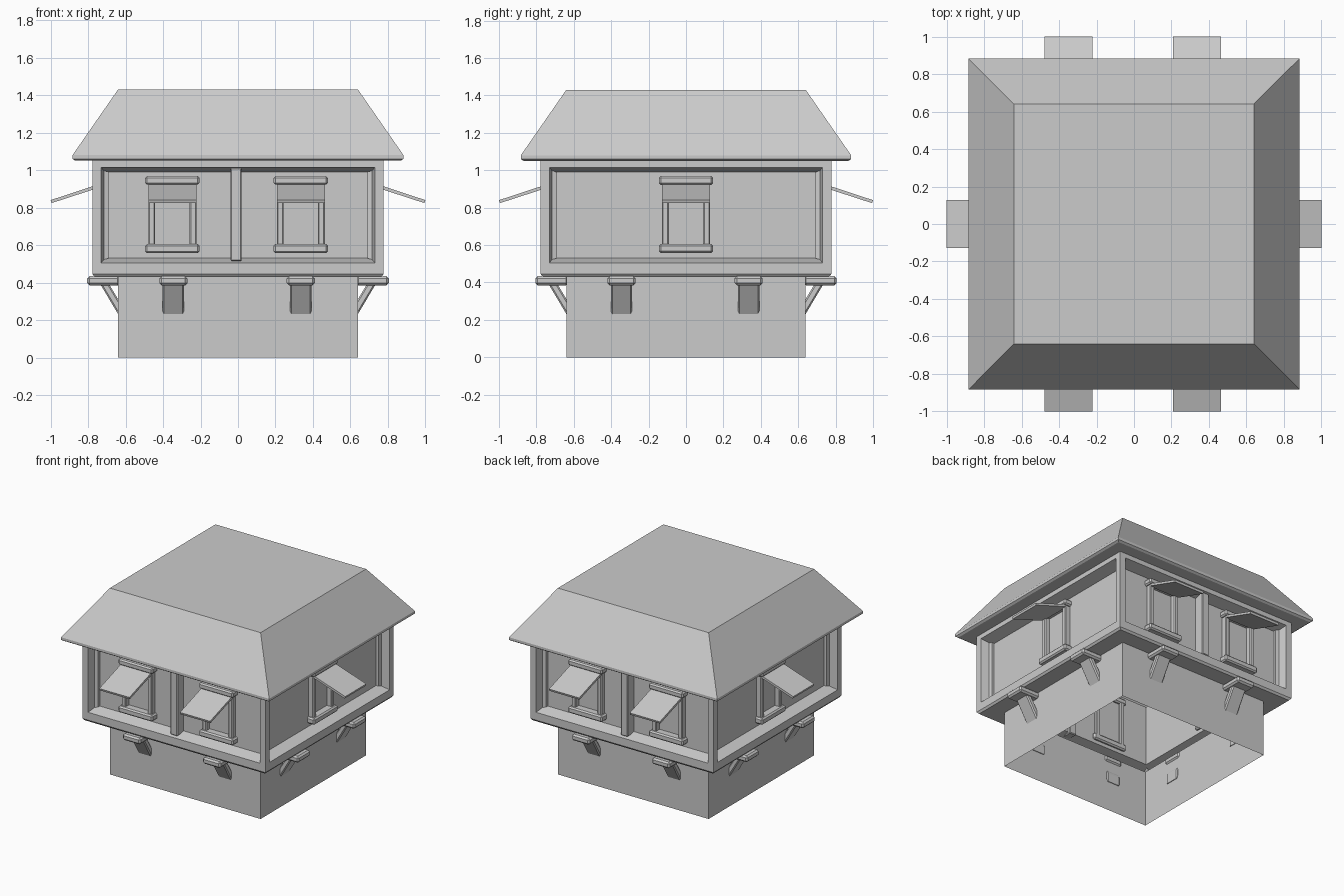
import bpy, bmesh
from mathutils import Vector

if "Cube" in bpy.data.objects:
    bpy.data.objects.remove(bpy.data.objects["Cube"])

# Wall-local (u along wall, d outward, z) to world, one mapping per side
SIDES = {
    "front": lambda u, d, z: Vector((u, -d, z)),
    "back":  lambda u, d, z: Vector((u, d, z)),
    "right": lambda u, d, z: Vector((d, u, z)),
    "left":  lambda u, d, z: Vector((-d, u, z)),
}


def finish(bm, name):
    mesh = bpy.data.meshes.new(name)
    bm.to_mesh(mesh)
    bm.free()
    ob = bpy.data.objects.new(name, mesh)
    bpy.context.collection.objects.link(ob)
    return ob


def square_loft(bm, profile, cap_top=False):
    """Loft square rings given as (half width, z)."""
    rings = [[bm.verts.new((sx * r, sy * r, z))
              for sx, sy in ((-1, -1), (1, -1), (1, 1), (-1, 1))] for r, z in profile]
    strips = []
    for a, b in zip(rings, rings[1:]):
        strips.append([bm.faces.new((a[i], a[(i + 1) % 4], b[(i + 1) % 4], b[i]))
                       for i in range(4)])
    if cap_top:
        bm.faces.new(rings[-1])
    return strips


def part(name, side, u0, u1, outline, bevel=0.0):
    """Extrude a (d, z) outline along the wall from u0 to u1."""
    place = SIDES[side]
    bm = bmesh.new()
    a = [bm.verts.new(place(u0, d, z)) for d, z in outline]
    b = [bm.verts.new(place(u1, d, z)) for d, z in outline]
    n = len(outline)
    bm.faces.new(a)
    bm.faces.new(b)
    for i in range(n):
        bm.faces.new((a[i], a[(i + 1) % n], b[(i + 1) % n], b[i]))
    bmesh.ops.recalc_face_normals(bm, faces=bm.faces[:])
    if bevel:
        bmesh.ops.bevel(bm, geom=bm.edges[:], offset=bevel, segments=1,
                        affect='EDGES', profile=0.5)
    return finish(bm, f"{name}_{side}")


def rect(d0, d1, z0, z1):
    return [(d0, z0), (d1, z0), (d1, z1), (d0, z1)]


# Walls: open-bottomed lower storey, overhang, upper storey with recessed panels
bm = bmesh.new()
strips = square_loft(bm, [(0.64, 0), (0.64, 0.43), (0.765, 0.43), (0.777, 0.445), (0.777, 1.05)])
for face in strips[-1]:
    axis = 0 if abs(face.calc_center_median().x) > 0.5 else 1
    for half, depth, z0, z1 in ((0.73, 0.777, 0.505, 1.015), (0.71, 0.69, 0.53, 0.99)):
        bmesh.ops.inset_individual(bm, faces=[face], thickness=0.02)
        sign = 1 if face.calc_center_median()[axis] > 0 else -1
        mid = face.calc_center_median().z
        for v in face.verts:
            v.co[axis] = sign * depth
            v.co[1 - axis] = half if v.co[1 - axis] > 0 else -half
            v.co.z = z1 if v.co.z > mid else z0
finish(bm, "walls")

# Flat-topped hipped roof with chamfered eaves
bm = bmesh.new()
square_loft(bm, [(0.777, 1.05), (0.868, 1.05), (0.883, 1.06), (0.883, 1.08), (0.64, 1.43)],
            cap_top=True)
finish(bm, "roof")

for side in SIDES:
    long_side = side in ("front", "back")
    # Windows with lintel, sill, jambs and propped-open shutter
    for c in ((-0.35, 0.335) if long_side else (0.0,)):
        part("window_lintel", side, c - 0.145, c + 0.145, rect(0.67, 0.75, 0.922, 0.968), 0.01)
        part("window_sill", side, c - 0.145, c + 0.145, rect(0.67, 0.75, 0.557, 0.606), 0.01)
        for s in (-1, 1):
            part("window_jamb", side, c + s * 0.11 - 0.018, c + s * 0.11 + 0.018,
                 rect(0.67, 0.73, 0.59, 0.935), 0.006)
        part("shutter", side, c - 0.128, c + 0.128,
             [(0.715, 0.915), (0.995, 0.824), (1.0, 0.84), (0.72, 0.932)])
    # Middle post
    if long_side:
        part("middle_post", side, -0.04, 0.02, rect(0.67, 0.765, 0.515, 1.012), 0.006)
    # Brackets under the overhang
    for c in (-0.345, 0.335):
        part("bracket_block", side, c - 0.075, c + 0.075, rect(0.63, 0.805, 0.385, 0.434), 0.012)
        part("bracket_strut", side, c - 0.057, c + 0.057,
             [(0.63, 0.215), (0.737, 0.395), (0.69, 0.395), (0.63, 0.295)], 0.008)
